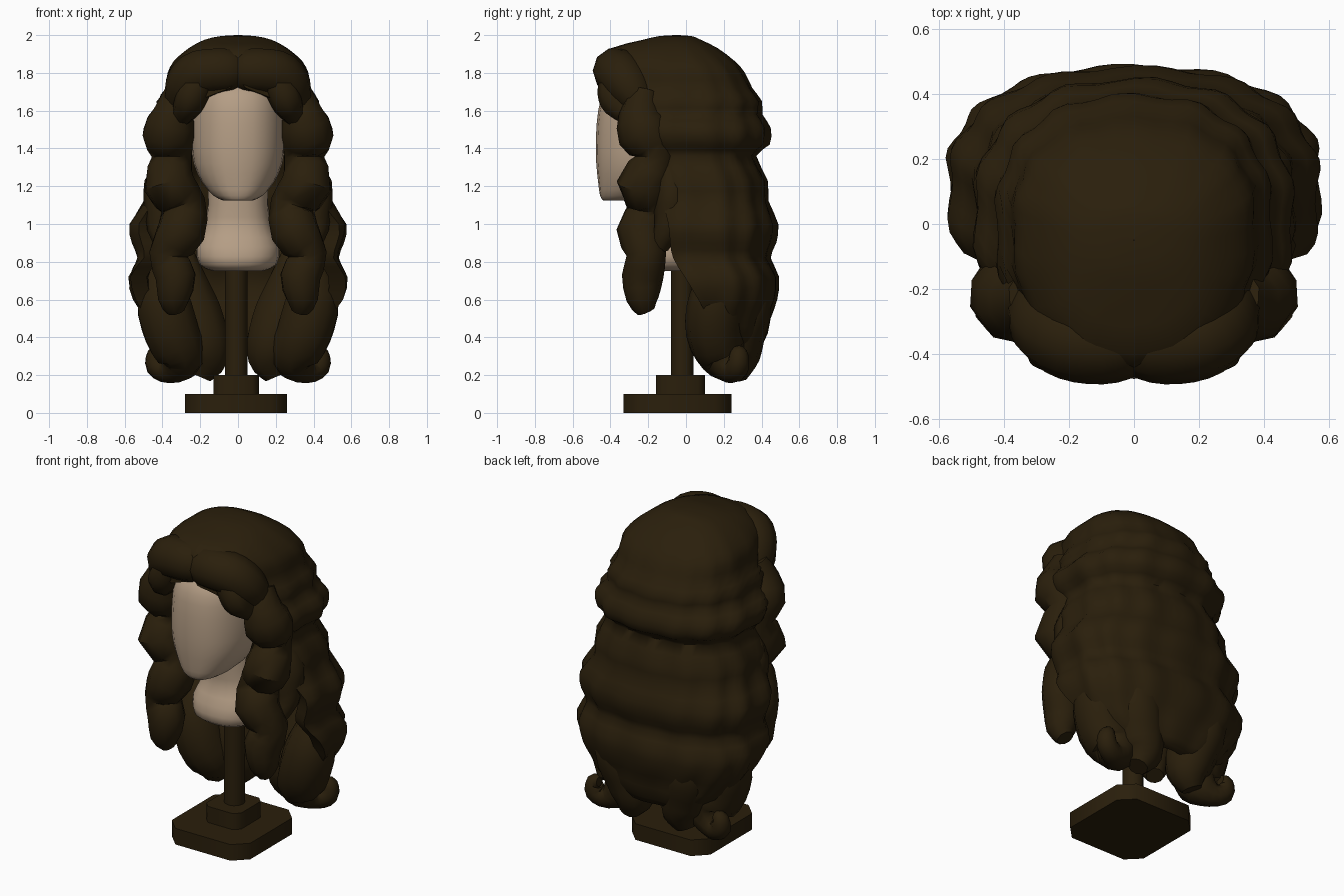
import bpy, bmesh, math
from mathutils import Vector

if "Cube" in bpy.data.objects:
    bpy.data.objects.remove(bpy.data.objects["Cube"])


def material(name, rgb):
    m = bpy.data.materials.new(name)
    m.diffuse_color = (*rgb, 1)
    m.use_nodes = True
    m.node_tree.nodes["Principled BSDF"].inputs["Base Color"].default_value = m.diffuse_color
    return m


HAIR = material("dark brown", (0.023, 0.0135, 0.0035))
SKIN = material("beige", (0.46, 0.34, 0.235))


def smooth_rows(rows, steps):
    """Catmull-Rom interpolation through rows of numbers."""
    out = []
    for i in range(len(rows) - 1):
        a, b, c, d = (rows[max(0, min(len(rows) - 1, i + k))] for k in (-1, 0, 1, 2))
        for s in range(steps):
            t = s / steps
            out.append([0.5 * (2 * q + (r - p) * t + (2 * p - 5 * q + 4 * r - u) * t * t
                               + (3 * q - p - 3 * r + u) * t ** 3)
                        for p, q, r, u in zip(a, b, c, d)])
    return out + [list(rows[-1])]


def loft(name, rings, mat, angle=50):
    """Skin equal-sized closed rings and cap both ends."""
    bm = bmesh.new()
    vs = [[bm.verts.new(p) for p in ring] for ring in rings]
    n = len(rings[0])
    for a, b in zip(vs, vs[1:]):
        for i in range(n):
            j = (i + 1) % n
            bm.faces.new((a[i], a[j], b[j], b[i]))
    bm.faces.new(vs[0][::-1])
    bm.faces.new(vs[-1])
    bmesh.ops.recalc_face_normals(bm, faces=bm.faces)
    me = bpy.data.meshes.new(name)
    bm.to_mesh(me)
    bm.free()
    for p in me.polygons:
        p.use_smooth = True
    me.set_sharp_from_angle(angle=math.radians(angle))
    me.materials.append(mat)
    ob = bpy.data.objects.new(name, me)
    bpy.context.collection.objects.link(ob)
    return ob


def spow(v, e):
    return math.copysign(abs(v) ** e, v)


def ovals(name, rows, mat, n=24):
    """Loft of horizontal ovals; rows are z, half width, front y, back y."""
    rings = []
    for z, w, f, b in smooth_rows(rows, 2):
        c, d = (f + b) / 2, (b - f) / 2
        rings.append([(w * spow(math.sin(a), .85), c - d * spow(math.cos(a), .85), z)
                      for a in (2 * math.pi * i / n for i in range(n))])
    return loft(name, rings, mat)


def lock(name, rows, n=10, steps=3):
    """Mirrored pair of hair locks; rows are x, y, z, radius."""
    pts = smooth_rows(rows, steps)
    for side, s in (("left", -1), ("right", 1)):
        ps = [Vector((s * p[0], p[1], p[2])) for p in pts]
        ref = Vector((0, 1, 0))
        rings = []
        for i, p in enumerate(ps):
            t = (ps[min(i + 1, len(ps) - 1)] - ps[max(i - 1, 0)]).normalized()
            u = (ref - t * ref.dot(t)).normalized()
            ref = u
            v = t.cross(u)
            rings.append([p + pts[i][3] * (u * math.cos(a) + v * math.sin(a))
                          for a in (2 * math.pi * k / n for k in range(n))])
        loft(f"{name}_{side}", rings, HAIR)


def block(name, x, y, z0, z1, hx, hy, cut):
    """Square slab with cut corners."""
    ring = [(hx, hy - cut), (hx - cut, hy), (cut - hx, hy), (-hx, hy - cut),
            (-hx, cut - hy), (cut - hx, -hy), (hx - cut, -hy), (hx, cut - hy)]
    loft(name, [[(x + a, y + b, z) for a, b in ring] for z in (z0, z1)], HAIR)


# Stand: square foot, step and pole
block("stand_foot", -.01, -.045, 0, .1, .27, .285, .08)
block("stand_step", -.01, -.03, .09, .2, .12, .13, .035)
bpy.ops.mesh.primitive_cylinder_add(vertices=12, radius=.06, depth=.65, location=(-.01, -.02, .5))
pole = bpy.context.object
pole.name = "stand_pole"
pole.data.materials.append(HAIR)
bpy.ops.object.shade_smooth_by_angle(angle=math.radians(40))

# Display head: blank face and flared neck
ovals("head", [(1.125, .08, -.44, -.2), (1.15, .13, -.455, -.1), (1.22, .19, -.465, .05),
               (1.32, .235, -.475, .15), (1.45, .25, -.477, .22), (1.6, .25, -.465, .25),
               (1.7, .23, -.43, .22), (1.8, .15, -.33, .15)], SKIN)
ovals("neck", [(.75, .13, -.2, .1), (.785, .205, -.26, .14), (.88, .22, -.25, .15),
               (.98, .18, -.2, .14), (1.1, .16, -.2, .12), (1.25, .16, -.2, .12)], SKIN)

# Main hair shell: C-shaped sections, closed over the crown and open at the face
# rows are z, half width, back y, front y, centre y, half sweep in degrees
shell = [(2.0, .002, -.049, -.051, -.05, 180), (1.995, .09, .03, -.14, -.05, 180),
         (1.975, .18, .08, -.23, -.05, 180),
         (1.93, .265, .17, -.40, -.04, 180), (1.86, .345, .26, -.45, -.02, 180),
         (1.8, .375, .31, -.455, 0, 180), (1.72, .385, .35, -.45, 0, 176),
         (1.65, .43, .40, -.45, 0, 152), (1.58, .43, .40, -.44, 0, 144),
         (1.51, .495, .445, -.42, .02, 132), (1.42, .48, .44, -.40, .04, 124),
         (1.36, .43, .37, -.36, .05, 120), (1.23, .495, .43, -.35, .06, 118),
         (1.12, .50, .435, -.35, .08, 116), (1.0, .575, .485, -.35, .1, 112),
         (.9, .56, .475, -.35, .12, 112), (.82, .535, .445, -.35, .12, 110),
         (.72, .58, .49, -.35, .14, 104), (.6, .555, .48, -.3, .15, 98),
         (.5, .49, .445, -.3, .16, 92), (.42, .43, .43, -.2, .17, 80),
         (.34, .34, .39, -.2, .18, 65)]
N = 48
rings = []
for z, w, b, f, c, sweep in smooth_rows(shell, 2):
    outer, inner = [], []
    for i in range(N + 1):
        a = math.radians(sweep) * (2 * i / N - 1)
        ridge = 1 + .02 * math.cos(14 * a + math.sin(12 * z)) * min(1, (2 - z) * 4) - .008
        d = (b - c) if math.cos(a) > 0 else (c - f)
        x, y = w * ridge * spow(math.sin(a), .85), d * ridge * spow(math.cos(a), .85)
        k = max(.3, 1 - .09 / w)
        outer.append((x, c + y, z))
        inner.append((x * k, c + y * k, z - (.04 if z > 1.9 else 0)))
    rings.append(outer + inner[::-1])
loft("hair_shell", rings, HAIR, 65)

# Rolled fringe either side of the parting
lock("fringe", [(-.02, -.33, 1.81, .08), (.04, -.362, 1.81, .118), (.13, -.37, 1.81, .124),
                (.22, -.345, 1.79, .125), (.28, -.29, 1.71, .115), (.33, -.22, 1.6, .06)], 10)
# Strand framing the forehead
lock("temple_strand", [(.20, -.38, 1.76, .08), (.24, -.38, 1.69, .088), (.265, -.36, 1.63, .08),
                       (.31, -.27, 1.55, .05)], 8)
# Front ringlets falling past the face
lock("front_ringlet", [(.31, -.22, 1.7, .08), (.34, -.24, 1.58, .115), (.365, -.22, 1.48, .145),
                       (.35, -.16, 1.35, .11), (.365, -.23, 1.21, .138), (.29, -.18, 1.1, .12),
                       (.30, -.24, .96, .13), (.37, -.21, .84, .105), (.33, -.23, .72, .11),
                       (.34, -.23, .6, .085), (.33, -.21, .54, .05)], 10, 2)
lock("side_ringlet", [(.38, -.1, 1.3, .05), (.41, -.07, 1.18, .09), (.4, -.08, 1.05, .09),
                      (.41, -.1, .97, .07), (.38, -.14, .88, .05)], 8, 2)
# Rear locks with upturned ends
lock("rear_curl", [(.40, .2, .85, .04), (.40, .16, .62, .14), (.35, .15, .42, .15),
                   (.30, .2, .29, .125), (.37, .25, .225, .07), (.43, .275, .25, .06),
                   (.43, .28, .31, .05), (.40, .28, .32, .03)])
lock("rear_lock", [(.27, .3, .85, .04), (.25, .31, .6, .14), (.19, .27, .4, .145),
                   (.17, .27, .28, .12), (.2, .27, .19, .06)])
